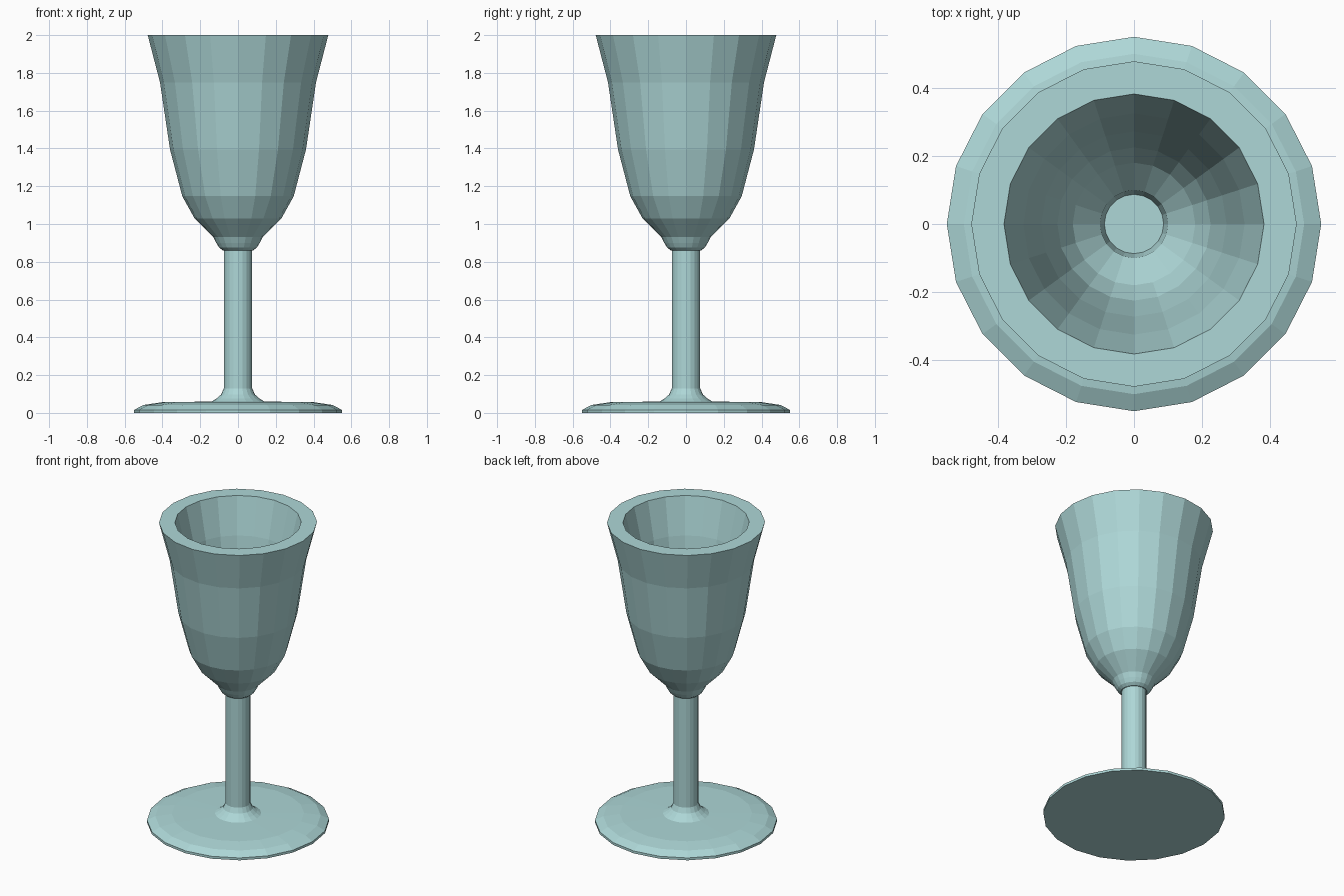
import bpy, bmesh, math

if "Cube" in bpy.data.objects:
    bpy.data.objects.remove(bpy.data.objects["Cube"])

SIDES = 20

glass = bpy.data.materials.new("pale_teal_glass")
glass.diffuse_color = (0.42, 0.68, 0.68, 1)
glass.use_nodes = True
glass.node_tree.nodes["Principled BSDF"].inputs["Base Color"].default_value = glass.diffuse_color


def lathe(name, profile):
    """Revolve (radius, z) points around z and cap both open ends."""
    bm = bmesh.new()
    rings = []
    for r, z in profile:
        rings.append([bm.verts.new((r * math.cos(math.tau * i / SIDES),
                                    r * math.sin(math.tau * i / SIDES), z))
                      for i in range(SIDES)])
    for a, b in zip(rings, rings[1:]):
        for i in range(SIDES):
            j = (i + 1) % SIDES
            bm.faces.new((a[i], a[j], b[j], b[i]))
    bm.faces.new(rings[0][::-1])
    bm.faces.new(rings[-1])
    mesh = bpy.data.meshes.new(name)
    bm.to_mesh(mesh)
    bm.free()
    mesh.materials.append(glass)
    obj = bpy.data.objects.new(name, mesh)
    bpy.context.collection.objects.link(obj)
    return obj


# Foot with its flared collar, running up into the stem
lathe("foot_and_stem", [
    (0.55, 0), (0.55, 0.016), (0.50, 0.042), (0.40, 0.057), (0.14, 0.06),
    (0.115, 0.075), (0.09, 0.097), (0.075, 0.13), (0.075, 0.87)])

# Bowl: outer wall up to the rim, then the inner wall down to the floor
lathe("bowl", [
    (0.08, 0.86), (0.10, 0.875), (0.115, 0.90), (0.13, 0.93), (0.23, 1.03),
    (0.295, 1.147), (0.36, 1.395), (0.413, 1.75), (0.478, 2.0),
    (0.382, 2.0), (0.325, 1.76), (0.272, 1.41), (0.225, 1.20),
    (0.18, 1.11), (0.10, 1.02), (0.087, 0.95)])
